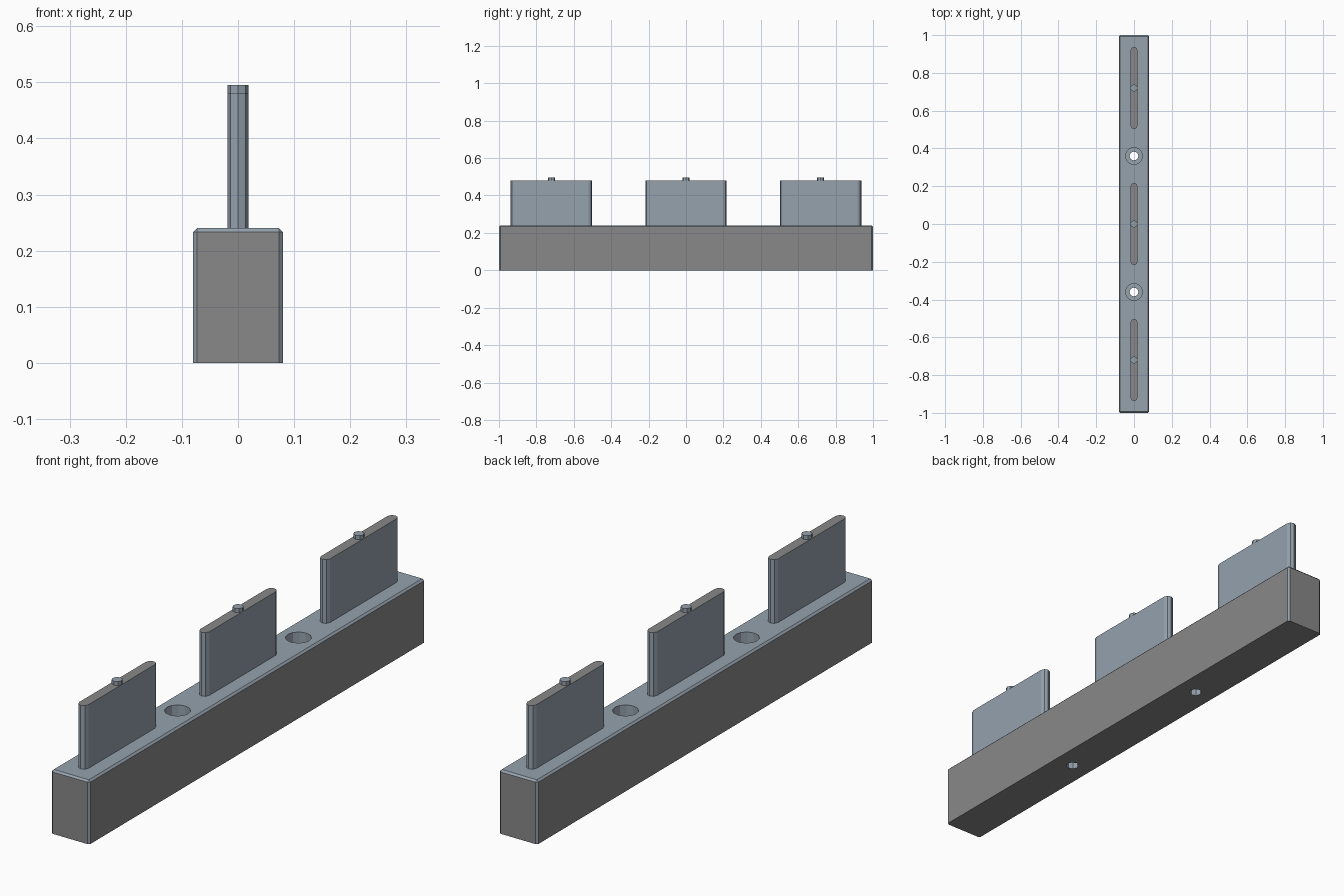
import bpy, bmesh, math

if "Cube" in bpy.data.objects:
    bpy.data.objects.remove(bpy.data.objects["Cube"])


def material(name, rgb):
    m = bpy.data.materials.new(name)
    m.diffuse_color = (*rgb, 1)
    m.use_nodes = True
    m.node_tree.nodes["Principled BSDF"].inputs["Base Color"].default_value = m.diffuse_color
    return m


BLUE = material("blue grey", (0.30, 0.36, 0.42))
GREY = material("neutral grey", (0.25, 0.25, 0.25))


def finish(bm, name, rule):
    """Turn a bmesh into an object; rule picks the grey faces."""
    bmesh.ops.recalc_face_normals(bm, faces=bm.faces)
    for f in bm.faces:
        f.normal_update()
        f.material_index = 1 if rule(f) else 0
    me = bpy.data.meshes.new(name)
    bm.to_mesh(me)
    bm.free()
    me.materials.append(BLUE)
    me.materials.append(GREY)
    ob = bpy.data.objects.new(name, me)
    bpy.context.collection.objects.link(ob)
    return ob


def prism(name, outline, z0, z1, rule=lambda f: False):
    """Extrude a closed xy outline from z0 to z1."""
    bm = bmesh.new()
    face = bm.faces.new([bm.verts.new((x, y, z0)) for x, y in outline])
    up = bmesh.ops.extrude_face_region(bm, geom=[face])["geom"]
    for v in up:
        if isinstance(v, bmesh.types.BMVert):
            v.co.z = z1
    return finish(bm, name, rule)


def circle(r, y, n):
    return [(r * math.cos(2 * math.pi * i / n), y + r * math.sin(2 * math.pi * i / n))
            for i in range(n)]


def slot(r, y, half):
    """Long outline along y with four-segment round ends."""
    pts = []
    for sign in (1, -1):
        for i in range(5):
            a = math.pi * i / 4
            pts.append((sign * r * math.cos(a), y + sign * (half - r + r * math.sin(a))))
    return pts


# Base bar, chamfered on the top and upright edges
bm = bmesh.new()
bmesh.ops.create_cube(bm, size=1)
for v in bm.verts:
    v.co = (v.co.x * 0.16, v.co.y * 2, (v.co.z + 0.5) * 0.24)
edges = [e for e in bm.edges if max(v.co.z for v in e.verts) > 0.1]
bmesh.ops.bevel(bm, geom=edges, offset=0.007, segments=1, affect='EDGES')
base = finish(bm, "base_bar", lambda f: f.normal.z < 0.1
              and max(abs(c) for c in f.normal) > 0.99)

# Countersunk screw holes: wide pocket above, narrow bore through the bottom
for y in (-0.36, 0.36):
    for label, r, z0, n in (("pocket_cutter", 0.045, 0.12, 12), ("bore_cutter", 0.024, -0.05, 8)):
        cutter = prism(label, circle(r, y, n), z0, 0.3)
        cutter.hide_render = True
        cutter.hide_set(True)
        mod = base.modifiers.new(label, 'BOOLEAN')
        mod.object = cutter
        mod.solver = 'EXACT'

# Upright blades with a small locating pin on each
for y in (-0.72, 0, 0.72):
    prism("blade", slot(0.019, y, 0.217), 0.24, 0.48, lambda f: abs(f.normal.z) > 0.9)
    prism("blade_pin", circle(0.019, y, 8), 0.48, 0.495)
